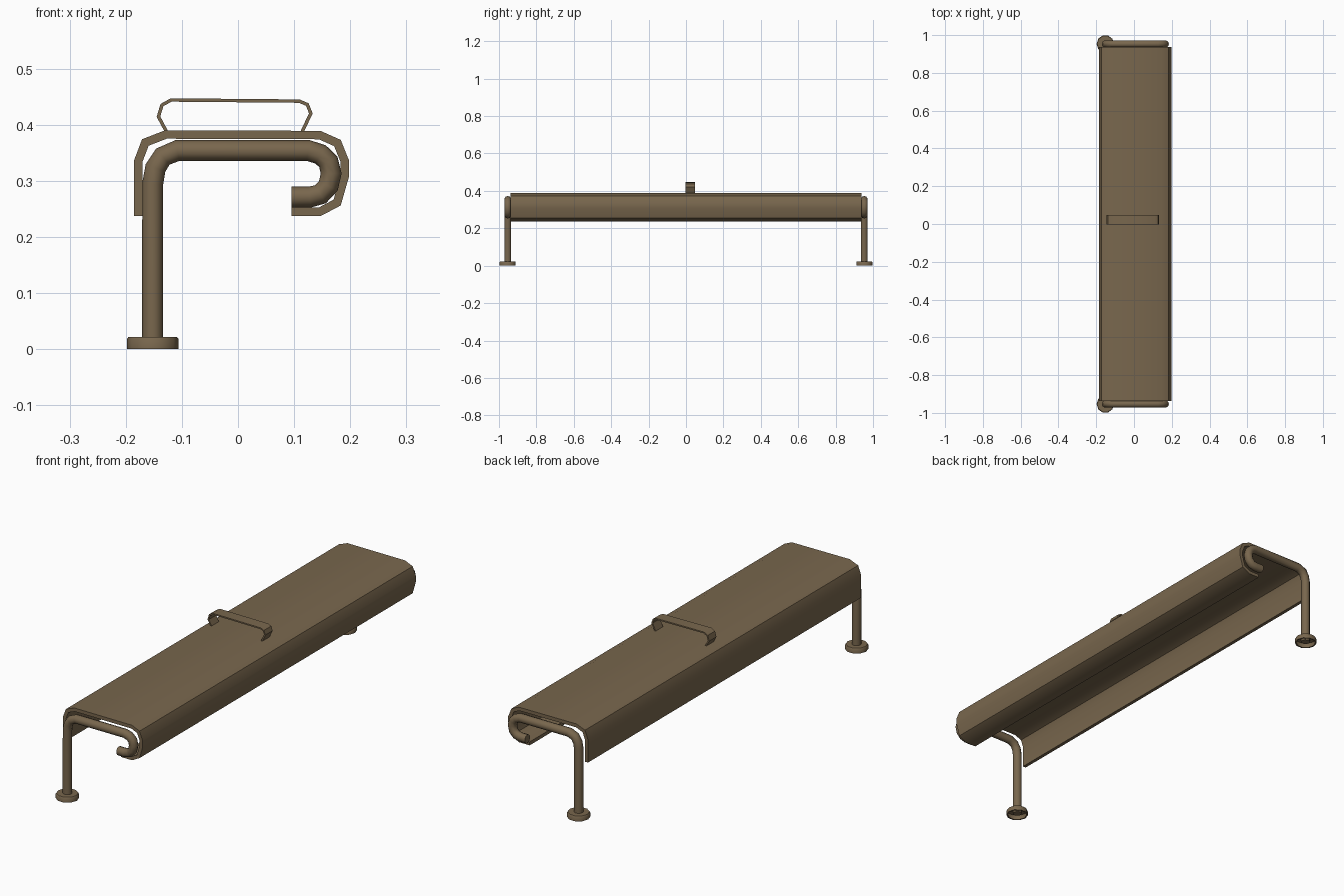
import bpy, bmesh, math
from mathutils import Vector

if "Cube" in bpy.data.objects:
    bpy.data.objects.remove(bpy.data.objects["Cube"])

mat = bpy.data.materials.new("brown_paint")
mat.diffuse_color = (0.19, 0.135, 0.075, 1)
mat.use_nodes = True
mat.node_tree.nodes["Principled BSDF"].inputs["Base Color"].default_value = mat.diffuse_color


def finish(obj, angle=40):
    obj.data.materials.clear()
    obj.data.materials.append(mat)
    bpy.ops.object.select_all(action='DESELECT')
    obj.select_set(True)
    bpy.context.view_layer.objects.active = obj
    bpy.ops.object.shade_smooth_by_angle(angle=math.radians(angle))


def add_mesh(name, bm):
    bmesh.ops.recalc_face_normals(bm, faces=bm.faces)
    me = bpy.data.meshes.new(name)
    bm.to_mesh(me)
    bm.free()
    obj = bpy.data.objects.new(name, me)
    bpy.context.collection.objects.link(obj)
    return obj


def bent_sheet(name, outer, t, y0, y1):
    """Extrude an open x-z profile along y, thickened to its right-hand side."""
    pts = [Vector(p) for p in outer]
    inner = []
    for i, p in enumerate(pts):
        dirs = []
        if i > 0:
            dirs.append((p - pts[i - 1]).normalized())
        if i < len(pts) - 1:
            dirs.append((pts[i + 1] - p).normalized())
        norms = [Vector((d.y, -d.x)) for d in dirs]
        n = sum(norms, Vector((0, 0))).normalized()
        inner.append(p + n * t / n.dot(norms[0]))
    bm = bmesh.new()
    rows = [[(bm.verts.new((a.x, y, a.y)), bm.verts.new((b.x, y, b.y)))
             for a, b in zip(pts, inner)] for y in (y0, y1)]
    f, k = rows
    for i in range(len(pts) - 1):
        for r in rows:
            bm.faces.new((r[i][0], r[i + 1][0], r[i + 1][1], r[i][1]))
        for s in (0, 1):
            bm.faces.new((f[i][s], f[i + 1][s], k[i + 1][s], k[i][s]))
    for i in (0, -1):
        bm.faces.new((f[i][0], f[i][1], k[i][1], k[i][0]))
    obj = add_mesh(name, bm)
    finish(obj)


# Seat: long sheet with a back flange and a rolled front edge
bent_sheet("seat", [(-0.185, 0.237), (-0.185, 0.337), (-0.171, 0.374), (-0.13, 0.39),
                    (0.147, 0.389), (0.183, 0.373), (0.198, 0.336), (0.198, 0.308),
                    (0.183, 0.256), (0.147, 0.237), (0.095, 0.237)],
           0.015, -0.937, 0.937)

# Arm loop in the middle of the seat
bent_sheet("arm_loop", [(-0.13, 0.386), (-0.145, 0.414), (-0.138, 0.437), (-0.12, 0.447),
                        (0.11, 0.445), (0.126, 0.438), (0.133, 0.42), (0.117, 0.386)],
           0.006, -0.002, 0.048)

# Bent tube legs with foot cups at both ends
path = [(-0.152, 0.006), (-0.152, 0.295), (-0.147, 0.323), (-0.134, 0.343), (-0.108, 0.354),
        (0.125, 0.354), (0.147, 0.347), (0.161, 0.334), (0.166, 0.313),
        (0.161, 0.291), (0.147, 0.276), (0.128, 0.271), (0.095, 0.271)]
for label, side in (("front", -1), ("back", 1)):
    y = side * 0.953
    cu = bpy.data.curves.new(label + "_tube_leg", 'CURVE')
    cu.dimensions = '3D'
    cu.bevel_depth = 0.0187
    cu.bevel_resolution = 3
    cu.use_fill_caps = True
    sp = cu.splines.new('POLY')
    sp.points.add(len(path) - 1)
    for q, (x, z) in zip(sp.points, path):
        q.co = (x, y, z, 1)
    leg = bpy.data.objects.new(label + "_tube_leg", cu)
    bpy.context.collection.objects.link(leg)
    bpy.ops.object.select_all(action='DESELECT')
    leg.select_set(True)
    bpy.context.view_layer.objects.active = leg
    bpy.ops.object.convert(target='MESH')
    finish(bpy.context.view_layer.objects.active, 50)

    # Foot: shallow cup, open underneath
    bm = bmesh.new()
    rings = []
    for r, z in ((0.040, 0.0), (0.046, 0.0), (0.046, 0.018), (0.043, 0.022), (0.017, 0.022)):
        rings.append([bm.verts.new((-0.152 + r * math.cos(a * math.pi / 5),
                                    side * 0.954 + r * math.sin(a * math.pi / 5), z))
                      for a in range(10)])
    for lo, hi in zip(rings, rings[1:]):
        for i in range(10):
            j = (i + 1) % 10
            bm.faces.new((lo[i], lo[j], hi[j], hi[i]))
    foot = add_mesh(label + "_foot", bm)
    finish(foot, 40)
